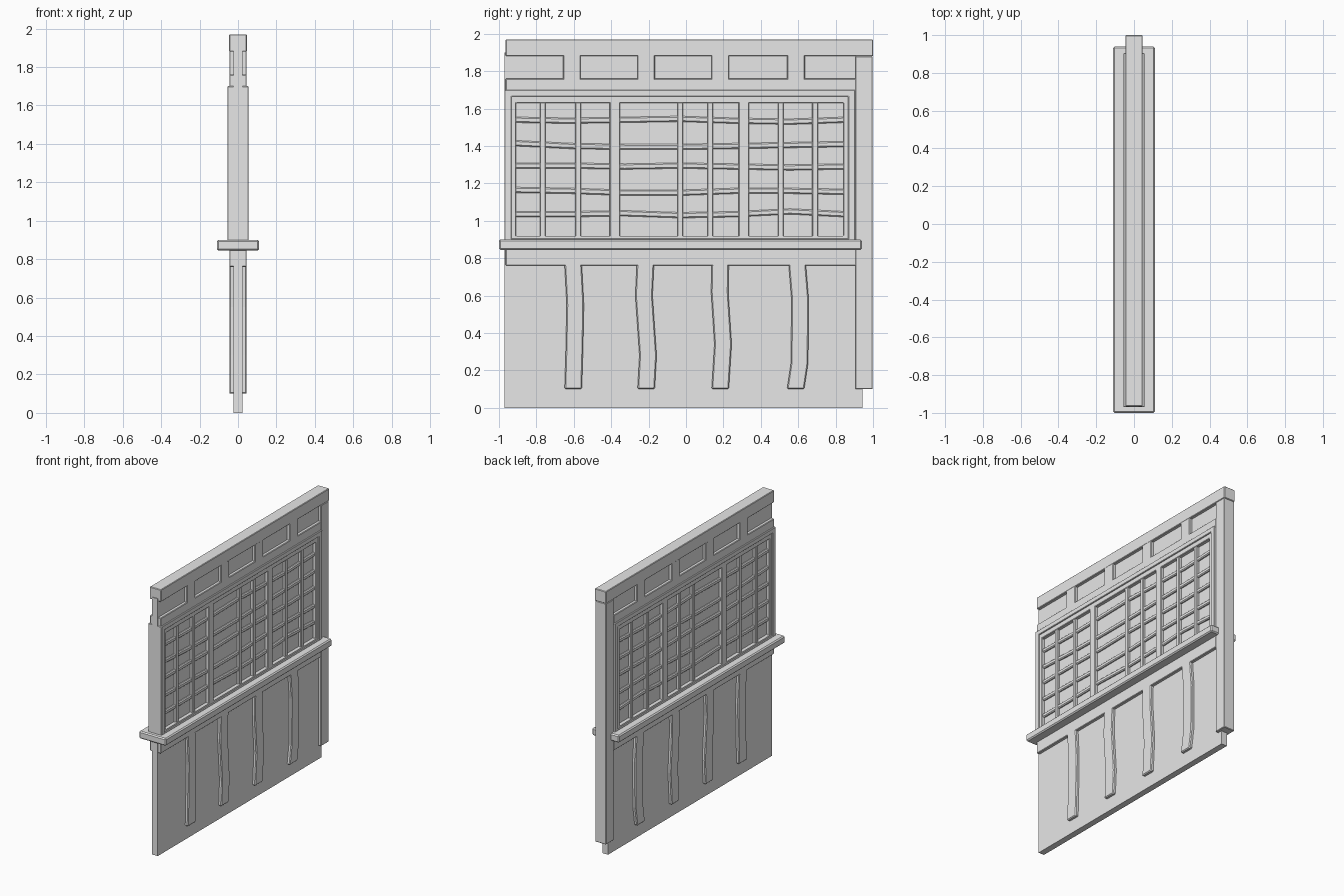
import bpy, bmesh

cube = bpy.data.objects.get("Cube")
if cube:
    bpy.data.objects.remove(cube, do_unlink=True)

grey = bpy.data.materials.new("plain_grey")
grey.use_nodes = True
colour = (0.8, 0.8, 0.8, 1)
grey.diffuse_color = colour
grey.node_tree.nodes["Principled BSDF"].inputs["Base Color"].default_value = colour


def finish(name, bm, bevel=0.0):
    bmesh.ops.recalc_face_normals(bm, faces=bm.faces)
    mesh = bpy.data.meshes.new(name)
    bm.to_mesh(mesh)
    bm.free()
    mesh.materials.append(grey)
    ob = bpy.data.objects.new(name, mesh)
    bpy.context.collection.objects.link(ob)
    if bevel:
        mod = ob.modifiers.new("bevel", 'BEVEL')
        mod.width = bevel
        mod.segments = 1
        mod.limit_method = 'ANGLE'
    return ob


def strip(name, path, half_x, size, upright, bevel=0.004):
    """Rectangular timber swept along (y, z) points; size is its visible width."""
    bm = bmesh.new()
    rings = []
    for y, z in path:
        dy, dz = (size / 2, 0) if upright else (0, size / 2)
        rings.append([bm.verts.new((sx * half_x, y + s * dy, z + s * dz))
                      for sx, s in ((-1, -1), (1, -1), (1, 1), (-1, 1))])
    for a, b in zip(rings, rings[1:]):
        for i in range(4):
            j = (i + 1) % 4
            bm.faces.new((a[i], a[j], b[j], b[i]))
    bm.faces.new(rings[0])
    bm.faces.new(rings[-1])
    return finish(name, bm, bevel)


def box(name, half_x, y0, y1, z0, z1, bevel=0.004):
    y = (y0 + y1) / 2
    return strip(name, [(y, z0), (y, z1)], half_x, y1 - y0, True, bevel)


def frame(name, half_x, outer, inner, bevel=0.003):
    """Rectangular ring; outer and inner are (y0, y1, z0, z1)."""
    bm = bmesh.new()

    def loop(x, r):
        y0, y1, z0, z1 = r
        return [bm.verts.new((x, y, z)) for y, z in ((y0, z0), (y1, z0), (y1, z1), (y0, z1))]
    loops = [loop(-half_x, outer), loop(half_x, outer), loop(half_x, inner), loop(-half_x, inner)]
    for k in range(4):
        a, b = loops[k], loops[(k + 1) % 4]
        for i in range(4):
            j = (i + 1) % 4
            bm.faces.new((a[i], a[j], b[j], b[i]))
    return finish(name, bm, bevel)


# Wall panel and main timbers
box("wall_panel", 0.023, -0.97, 0.943, 0, 1.9, 0)
box("top_beam", 0.046, -0.965, 1.0, 1.88, 1.97)
box("corner_post", 0.045, 0.905, 0.998, 0.1, 1.88)
box("upper_rail", 0.045, -0.965, 0.91, 1.69, 1.76)
box("lower_rail", 0.045, -0.965, 0.91, 0.76, 0.86)
box("sill", 0.11, -1.0, 0.94, 0.845, 0.9, 0.008)

# Short studs above and bent studs below
for y in (-0.61, -0.213, 0.183, 0.588):
    box("upper_stud", 0.045, y - 0.047, y + 0.047, 1.7, 1.89)

bent_studs = (
    ((-0.603, 0.1), (-0.597, 0.3), (-0.592, 0.55), (-0.597, 0.65), (-0.608, 0.85)),
    ((-0.213, 0.1), (-0.203, 0.28), (-0.225, 0.6), (-0.213, 0.85)),
    ((0.183, 0.1), (0.198, 0.34), (0.18, 0.62), (0.185, 0.85)),
    ((0.586, 0.1), (0.607, 0.24), (0.61, 0.58), (0.588, 0.85)),
)
for path in bent_studs:
    strip("bent_stud", path, 0.045, 0.092, True, 0.006)

# Stepped window frame
frame("window_frame_outer", 0.055, (-0.97, 0.905, 0.895, 1.7), (-0.932, 0.867, 0.905, 1.665))
frame("window_frame_inner", 0.047, (-0.935, 0.87, 0.9, 1.668), (-0.908, 0.842, 0.92, 1.63))

# Lattice uprights
for y in (-0.765, -0.577, -0.03, 0.13, 0.507, 0.69):
    box("lattice_bar", 0.043, y - 0.015, y + 0.015, 0.91, 1.64, 0.003)
for y in (-0.38, 0.31):
    box("lattice_mullion", 0.047, y - 0.028, y + 0.028, 0.91, 1.64, 0.003)

# Wavy lattice crosspieces: height at evenly spaced stations
waves = (
    (1.54, 1.535, 1.54, 1.545, 1.535, 1.53, 1.54),
    (1.415, 1.4, 1.395, 1.395, 1.4, 1.405, 1.41),
    (1.295, 1.295, 1.29, 1.295, 1.29, 1.285, 1.29),
    (1.165, 1.16, 1.15, 1.15, 1.16, 1.16, 1.155),
    (1.035, 1.035, 1.04, 1.03, 1.035, 1.05, 1.035),
)
for heights in waves:
    path = [(-0.915 + 1.765 * i / 6, z) for i, z in enumerate(heights)]
    strip("lattice_crosspiece", path, 0.037, 0.03, False, 0.006)
